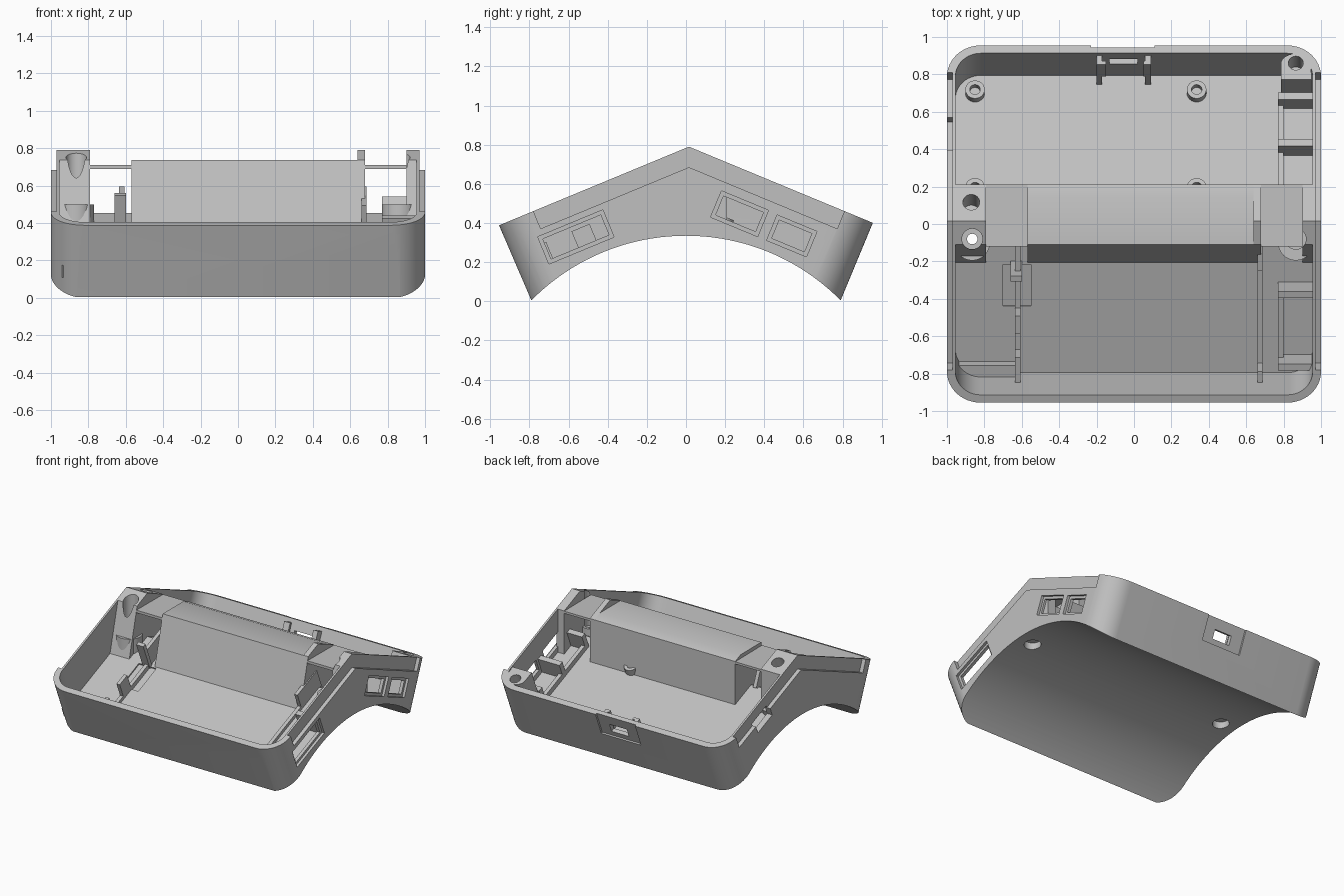
import bpy, bmesh, math
from math import sin, cos, pi

if "Cube" in bpy.data.objects:
    bpy.data.objects.remove(bpy.data.objects["Cube"])

grey = bpy.data.materials.new("light_grey_plastic")
grey.use_nodes = True
COLOUR = (0.53, 0.53, 0.53, 1)
grey.diffuse_color = COLOUR
grey.node_tree.nodes["Principled BSDF"].inputs["Base Color"].default_value = COLOUR

# Two halves slope down from a ridge; -1 is the front half, 1 the back half
TILT = math.radians(22.5)
C, S = cos(TILT), sin(TILT)
RIDGE_Y, RIDGE_Z = 0.015, 0.79
END = {-1: 1.05, 1: 1.017}
FLOOR, WALL = 0.31, 0.045


def place(side, t, d):
    """(y, z) at distance t down the slope and depth d below it."""
    return RIDGE_Y + side * (t * C - d * S), RIDGE_Z - t * S - d * C


def prism(name, base, offset):
    bm = bmesh.new()
    face = bm.faces.new([bm.verts.new(p) for p in base])
    ret = bmesh.ops.extrude_face_region(bm, geom=[face])
    verts = [v for v in ret["geom"] if isinstance(v, bmesh.types.BMVert)]
    bmesh.ops.translate(bm, verts=verts, vec=offset)
    bmesh.ops.recalc_face_normals(bm, faces=bm.faces)
    mesh = bpy.data.meshes.new(name)
    bm.to_mesh(mesh)
    bm.free()
    mesh.materials.append(grey)
    obj = bpy.data.objects.new(name, mesh)
    bpy.context.collection.objects.link(obj)
    return obj


def across(name, profile, x0, x1):
    """Extrude a (y, z) profile along x."""
    return prism(name, [(x0, y, z) for y, z in profile], (x1 - x0, 0, 0))


def box(name, side, x0, x1, t0, t1, d0, d1):
    """Box aligned with one sloped half."""
    corners = [(t0, d0), (t1, d0), (t1, d1), (t0, d1)]
    return across(name, [place(side, t, d) for t, d in corners], x0, x1)


def plan(name, side, points, d0, d1):
    """Extrude an (x, t) outline from depth d0 to d1."""
    base = [(x, *place(side, t, d0)) for x, t in points]
    y0, z0 = place(side, 0, d0)
    y1, z1 = place(side, 0, d1)
    return prism(name, base, (0, y1 - y0, z1 - z0))


def circle(x, t, r, n=32):
    return [(x + r * cos(2 * pi * i / n), t + r * sin(2 * pi * i / n)) for i in range(n)]


def upright(name, x, y, r, z0, z1):
    return prism(name, [(px, py, z0) for px, py in circle(x, y, r)], (0, 0, z1 - z0))


def cut(target, *cutters):
    for tool in cutters:
        mod = target.modifiers.new("cut", "BOOLEAN")
        mod.operation, mod.solver, mod.object = "DIFFERENCE", "EXACT", tool
        bpy.context.view_layer.objects.active = target
        bpy.ops.object.modifier_apply(modifier=mod.name)
        bpy.data.objects.remove(tool)


def round_corners(obj, half, inset, r):
    for side in (-1, 1):
        end = END[side] - inset
        for m in (-1, 1):
            arc = [(m * (half - r + r * cos(a)), end - r + r * sin(a))
                   for a in (i * pi / 24 for i in range(13))]
            pts = [(m * (half + 0.1), end - r)] + arc
            pts += [(m * (half - r), end + 0.1), (m * (half + 0.1), end + 0.1)]
            cut(obj, plan("corner_cutter", side, pts, -0.5, 0.8))


# Shell with arched underside
ARC_R, ARC_Z = 1.11, -0.775
spread = math.asin(0.79 / ARC_R)
arch = [(ARC_R * sin(a), ARC_Z + ARC_R * cos(a))
        for a in (spread * (1 - i / 20) for i in range(41))]
shell = across("shell", [place(-1, END[-1], 0), (RIDGE_Y, RIDGE_Z), place(1, END[1], 0)] + arch, -1, 1)
round_corners(shell, 1, 0, 0.18)

# Hollow interior
inside = [place(-1, END[-1] - WALL, FLOOR), (RIDGE_Y, RIDGE_Z - FLOOR / C),
          place(1, END[1] - WALL, FLOOR), place(1, END[1] - WALL, -0.2),
          (RIDGE_Y, RIDGE_Z + 0.3), place(-1, END[-1] - WALL, -0.2)]
hollow = across("hollow_cutter", inside, -0.955, 0.955)
round_corners(hollow, 0.955, WALL, 0.135)
cut(shell, hollow)

# Stepped lip along both sides
step = [place(-1, 0.86, -0.05), place(-1, 0.86, 0.097), (RIDGE_Y, RIDGE_Z - 0.097 / C),
        place(1, 0.86, 0.097), place(1, 0.86, -0.05), (RIDGE_Y, RIDGE_Z + 0.1)]
for m in (-1, 1):
    cut(shell, across("lip_cutter", step, m * 0.97, m * 1.1))

# Framed side openings: half, t0, t1, d0, d1
for side, t0, t1, d0, d1 in [(-1, 0.53, 0.89, 0.13, 0.28), (1, 0.24, 0.50, 0.145, 0.29),
                             (1, 0.55, 0.77, 0.15, 0.29)]:
    cut(shell, box("recess_cutter", side, 0.98, 1.1, t0, t1, d0, d1),
        box("opening_cutter", side, 0.9, 1.1, t0 + 0.02, t1 - 0.02, d0 + 0.02, d1 - 0.02))
cut(shell, box("switch_cutter", 1, -1.1, -0.9, 0.45, 0.64, 0.08, 0.16))

# Port in the back wall, and shallow floor pocket
cut(shell, box("port_recess_cutter", 1, -0.23, 0.11, END[1] - 0.013, 1.2, -0.05, 0.19),
    box("port_cutter", 1, -0.13, 0.02, 0.9, 1.2, 0.08, 0.15),
    box("pocket_cutter", -1, -0.7, -0.55, 0.38, 0.62, 0.25, FLOOR + 0.01))

# Central ridge: lengthwise profiles with a roof, a flat top, or a bridge
def section(top):
    front, back = -0.11, 0.21
    def roof(y):
        return RIDGE_Z - abs(y - RIDGE_Y) * S / C
    pts = [(-0.21, 0.35), (front, min(top, roof(front)))]
    if top < RIDGE_Z:
        reach = (RIDGE_Z - top) * C / S
        pts += [(max(front + 0.001, RIDGE_Y - reach), top), (min(back - 0.001, RIDGE_Y + reach), top)]
    else:
        pts.append((RIDGE_Y, RIDGE_Z))
    return pts + [(back, min(top, roof(back))), (back, 0.35), (RIDGE_Y, 0.42)]


across("ridge_block", section(0.737), -0.57, 0.64)
across("ridge_end_wall", section(RIDGE_Z), 0.64, 0.68)
left_post = across("right_screw_post", section(RIDGE_Z), -0.965, -0.79)
thin_post = across("left_screw_post", section(RIDGE_Z), 0.9, 0.965)
for name, x0, x1 in (("right_bridge", -0.79, -0.57), ("left_bridge", 0.68, 0.9)):
    across(name, [(-0.12, 0.69), (-0.12, 0.71), (0.21, 0.707), (0.21, 0.69)], x0, x1)

# Screw bosses and their through holes
bosses = [upright("screw_boss", m * 0.865, -0.1, 0.095, 0.36, 0.5) for m in (-1, 1)]
for obj, m in ((shell, -1), (shell, 1), (left_post, -1), (thin_post, 1), (bosses[0], -1), (bosses[1], 1)):
    x = m * 0.865
    cut(obj, upright("bolt_cutter", x, -0.08, 0.028, 0, 1),
        upright("head_cutter", x, -0.08, 0.055, 0.47, 1),
        upright("foot_cutter", x, -0.08, 0.06, 0, 0.38))
cut(left_post, plan("pilot_cutter", 1, circle(-0.87, 0.11, 0.045), -0.1, 0.15))

# Corner screw post
corner = [(0.95, 0.82)] + [(0.865 + 0.08 * cos(a), 0.91 + 0.06 * sin(a))
                           for a in (i * pi / 12 for i in range(13))] + [(0.785, 0.82)]
corner_post = plan("corner_screw_post", 1, corner, 0, FLOOR + 0.01)
cut(corner_post, plan("pilot_cutter", 1, circle(0.865, 0.915, 0.04), -0.1, 0.15))

# Board standoffs
for x in (-0.85, 0.335):
    for t in (0.305, 0.87):
        post = plan("board_standoff", 1, circle(x, t, 0.052, 24), 0.26, FLOOR + 0.01)
        cut(post, plan("pilot_cutter", 1, circle(x, t, 0.028, 24), 0.2, 0.3))

# Connector brackets beside the side openings
for side, stops in ((1, (0.23, 0.53, 0.80)), (-1, (0.50, 0.92))):
    for t in stops:
        box("connector_rib", side, 0.77, 0.96, t - 0.02, t + 0.02, 0.18, FLOOR + 0.01)
    box("connector_sill", side, 0.77, 0.80, stops[0], stops[-1], 0.27, FLOOR + 0.01)

# Port bracket
for x in (-0.2, 0.06):
    box("port_bracket", 1, x, x + 0.03, 0.92, 0.98, 0.03, FLOOR + 0.01)
    box("port_bracket_foot", 1, x - 0.01 if x > 0 else x + 0.02, x + 0.02 if x > 0 else x + 0.05,
        0.92, 0.94, 0.03, 0.2)

# Battery dividers: tall ends with low middles
for name, x, gaps in (("right_divider", -0.635, ((0.1, 0.36), (0.62, 0.72), (0.86, 1.01))),
                      ("left_divider", 0.66, ((0.1, 0.36), (0.94, 1.01)))):
    for t0, t1 in gaps:
        box(name, -1, x, x + 0.028, t0, t1, 0.17, FLOOR + 0.01)
    box(name + "_base", -1, x, x + 0.028, 0.3, 1.01, 0.285, FLOOR + 0.01)
box("divider_clip", -1, -0.66, -0.6, 0.36, 0.39, 0.1, FLOOR + 0.01)
box("front_ledge", -1, -0.94, -0.63, 0.94, 1.01, 0.25, FLOOR + 0.01)

# Smooth curved faces, keep edges sharp
bpy.ops.object.select_all(action="DESELECT")
for obj in bpy.context.collection.objects:
    if obj.type == "MESH" and obj.data.materials and obj.data.materials[0] == grey:
        obj.select_set(True)
bpy.context.view_layer.objects.active = shell
bpy.ops.object.shade_smooth_by_angle(angle=math.radians(30))
